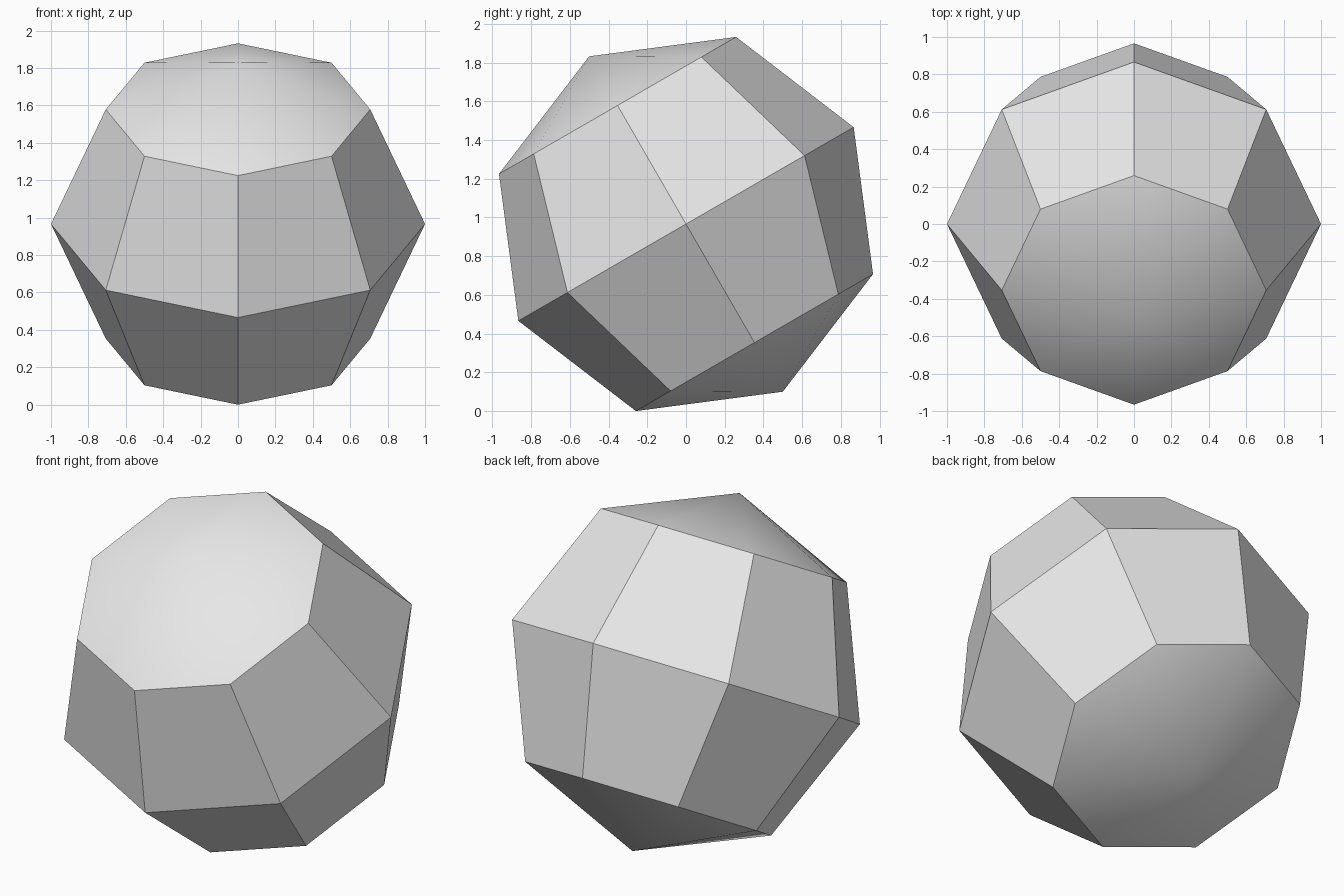
import bpy
import math

# Remove the default cube
cube = bpy.data.objects.get("Cube")
if cube:
    bpy.data.objects.remove(cube, do_unlink=True)

TILT = math.radians(30)
HALF_HEIGHT = math.cos(math.radians(15))  # top of the tilted upper ring

# Single grey material
grey = bpy.data.materials.new("light grey")
grey.use_nodes = True
colour = (0.8, 0.8, 0.8, 1.0)
grey.diffuse_color = colour
grey.node_tree.nodes["Principled BSDF"].inputs["Base Color"].default_value = colour

# Low-poly ball: eight segments, four bands, leaning toward the front
bpy.ops.mesh.primitive_uv_sphere_add(
    segments=8, ring_count=4, radius=1.0,
    location=(0, 0, HALF_HEIGHT), rotation=(TILT, 0, 0))
ball = bpy.context.object
ball.name = "faceted_ball"
ball.data.name = "faceted_ball"
ball.data.materials.append(grey)

# Bake the lean into the mesh
bpy.ops.object.transform_apply(location=True, rotation=True, scale=True)

# Soft pole caps, crisp edges between the side facets
bpy.ops.object.shade_smooth_by_angle(angle=math.radians(30))
